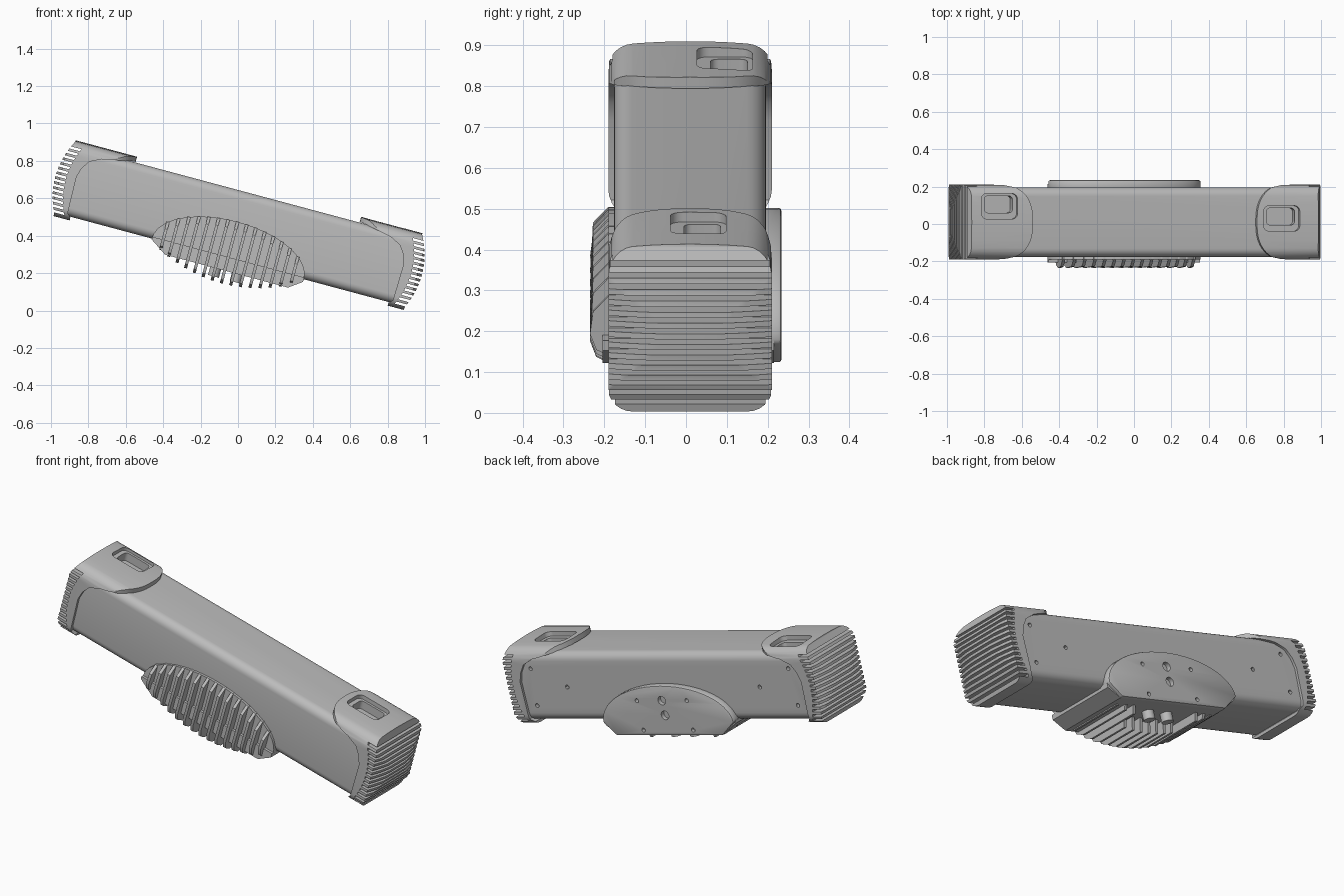
import bpy, bmesh, math
from mathutils import Matrix

if "Cube" in bpy.data.objects:
    bpy.data.objects.remove(bpy.data.objects["Cube"], do_unlink=True)

grey = bpy.data.materials.new("plain grey")
grey.diffuse_color = (0.5, 0.5, 0.5, 1)
grey.use_nodes = True
grey.node_tree.nodes["Principled BSDF"].inputs["Base Color"].default_value = (0.5, 0.5, 0.5, 1)

parts = []


def prism(name, pts, axis, lo, hi):
    """Extrude a 2D outline along a local axis from lo to hi."""
    place = {"x": lambda a, b, c: (c, a, b),
             "y": lambda a, b, c: (a, c, b),
             "z": lambda a, b, c: (a, b, c)}[axis]
    bm = bmesh.new()
    ends = [[bm.verts.new(place(a, b, c)) for a, b in pts] for c in (lo, hi)]
    bm.faces.new(ends[0])
    bm.faces.new(ends[1][::-1])
    n = len(pts)
    for i in range(n):
        j = (i + 1) % n
        bm.faces.new((ends[0][i], ends[0][j], ends[1][j], ends[1][i]))
    bmesh.ops.recalc_face_normals(bm, faces=bm.faces)
    me = bpy.data.meshes.new(name)
    bm.to_mesh(me)
    bm.free()
    me.materials.append(grey)
    ob = bpy.data.objects.new(name, me)
    bpy.context.collection.objects.link(ob)
    return ob


def combine(ob, tool, operation):
    """Apply a boolean and remove the tool object."""
    mod = ob.modifiers.new("cut", "BOOLEAN")
    mod.object, mod.operation, mod.solver = tool, operation, "EXACT"
    bpy.context.view_layer.update()
    deps = bpy.context.evaluated_depsgraph_get()
    me = bpy.data.meshes.new_from_object(ob.evaluated_get(deps))
    ob.modifiers.clear()
    ob.data = me
    bpy.data.objects.remove(tool, do_unlink=True)


def rounded(hw, hh, r, cx=0, cy=0, crown=0, steps=6):
    """Rounded rectangle, optionally with a slightly domed top edge."""
    pts = []
    for q, (sx, sy) in enumerate(((1, 1), (-1, 1), (-1, -1), (1, -1))):
        for k in range(steps + 1):
            a = math.pi / 2 * (q + k / steps)
            pts.append((sx * (hw - r) + r * math.cos(a), sy * (hh - r) + r * math.sin(a)))
        if q == 0 and crown:
            pts += [((hw - r) * t, hh) for t in (0.7, 0.4, 0, -0.4, -0.7)]
    return [(cx + x, cy + y + (crown * (1 - (x / hw) ** 2) if y > 0 else 0)) for x, y in pts]


def circle(cx, cy, r, n=20):
    return [(cx + r * math.cos(2 * math.pi * i / n), cy + r * math.sin(2 * math.pi * i / n))
            for i in range(n)]


# Long rounded body
body = prism("body", rounded(0.186, 0.185, 0.045), "x", -0.91, 0.91)
parts.append(body)

# Small screw holes in the back of the body
for s in (-1, 1):
    for u, w in ((0.83, 0.1), (0.84, -0.1), (0.62, 0)):
        combine(body, prism("hole", circle(s * u, w, 0.011, 12), "y", 0.165, 0.25), "DIFFERENCE")


# End caps: section, plan and toothed side outlines intersected
def end_x(w):
    return 1.015 - 0.055 * (w / 0.21) ** 2


side = [(0.60, 0.19), (0.64, 0.187), (0.70, 0.175), (0.80, 0.155), (0.86, 0.125), (0.89, 0.08),
        (0.905, 0.03), (0.90, -0.17), (0.88, -0.19), (0.88, -0.25), (end_x(-0.21), -0.25)]
for i in range(14):
    w0 = -0.185 + 0.027 * i
    w1 = w0 + 0.013
    side += [(end_x(w0), w0), (max(end_x(w0) - 0.058, 0.915), w0),
             (max(end_x(w1) - 0.058, 0.915), w1), (end_x(w1), w1)]
side += [(end_x(0.21), 0.21), (end_x(0.22), 0.26), (0.60, 0.26)]

plan = []
for i in range(21):
    t = -1 + i / 10
    plan.append((0.62 + 0.18 * (1 - (1 - abs(t) ** 2.6) ** (1 / 2.2)), 0.205 * t))
for i in range(13):
    t = 1 - i / 6
    plan.append((1.018 - 0.03 * t * t, 0.205 * t))

for name, s, win_x, win_y in (("left_end_cap", 1, 0.757, 0.02), ("right_end_cap", -1, -0.805, 0.085)):
    cap = prism(name, rounded(0.2, 0.205, 0.06, crown=0.012), "x", *sorted((s * 0.5, s * 1.1)))
    combine(cap, prism("plan_tool", [(s * x, y) for x, y in plan], "z", -0.4, 0.4), "INTERSECT")
    combine(cap, prism("side_tool", [(s * x, w) for x, w in side], "y", -0.4, 0.4), "INTERSECT")
    # Stepped latch window through the cap and into the body
    for hx, hy, r, depth, dy in ((0.1, 0.068, 0.03, 0.192, 0), (0.078, 0.045, 0.02, 0.145, 0.01)):
        for ob in (cap, body):
            win = prism("window", rounded(hx, hy, r, win_x, win_y + dy), "z", depth, 0.4)
            combine(ob, win, "DIFFERENCE")
    parts.append(cap)


# Bracket outline: arched top and bowed bottom
def arch(u):
    t = min(1, abs(u + 0.01) / 0.42)
    return -0.18 + 0.2 * math.sqrt(1 - t * t)


def belly(u):
    t = (u + 0.01) / 0.42
    return -0.2 - 0.12 * (1 - t * t)


top = [(-0.01 - 0.42 * math.cos(math.pi * i / 28), 0) for i in range(29)]
lens = [(u, arch(u)) for u, _ in top] + [(0.34, -0.25), (-0.34, -0.25)]

# Front and back bracket plates, back one with screw holes
parts.append(prism("front_bracket_plate", lens, "y", -0.2, -0.17))
back = prism("back_bracket_plate", lens, "y", 0.17, 0.224)
bevel = back.modifiers.new("soft edge", "BEVEL")
bevel.width, bevel.segments, bevel.limit_method = 0.008, 2, "ANGLE"
holes = [(0, -0.06, 0.024), (0, -0.14, 0.024)]
holes += [(s * 0.16, w, 0.011) for s in (-1, 1) for w in (-0.06, -0.22)]
for u, w, r in holes:
    combine(back, prism("hole", circle(u, w, r), "y", 0.2, 0.3), "DIFFERENCE")
parts.append(back)

# Tray under the body with tapered ends
tray = [(-0.43, -0.175), (0.41, -0.175), (0.41, -0.2), (0.34, -0.25), (-0.34, -0.25), (-0.43, -0.19)]
parts.append(prism("under_tray", tray, "y", -0.215, 0.205))

# Cooling ribs wrapping from the front to the underside
for i in range(15):
    u = -0.37 + 0.0514 * i
    a, b = arch(u), belly(u)
    back_y = 0.13 if abs(u) > 0.17 else 0.0
    rib = [(-0.18, a), (-0.2, a), (-0.238, a - 0.04), (-0.245, b + 0.06), (-0.23, b + 0.02),
           (-0.19, b), (back_y, b), (back_y + 0.03, -0.2), (-0.18, -0.18)]
    parts.append(prism(f"rib_{i + 1}", rib, "x", u - 0.008, u + 0.008))

# Mounting bosses underneath
for name, u in (("left_boss", 0.06), ("right_boss", -0.06)):
    parts.append(prism(name, circle(u, 0.09, 0.03), "z", -0.295, -0.2))

# Tilt the whole assembly and smooth rounded surfaces
tilt = Matrix.Translation((0.003, 0.01, 0.452)) @ Matrix.Rotation(math.radians(15), 4, "Y")
bpy.ops.object.select_all(action="DESELECT")
for ob in parts:
    ob.matrix_world = tilt
    ob.select_set(True)
bpy.context.view_layer.objects.active = body
bpy.ops.object.shade_smooth_by_angle(angle=math.radians(30))
